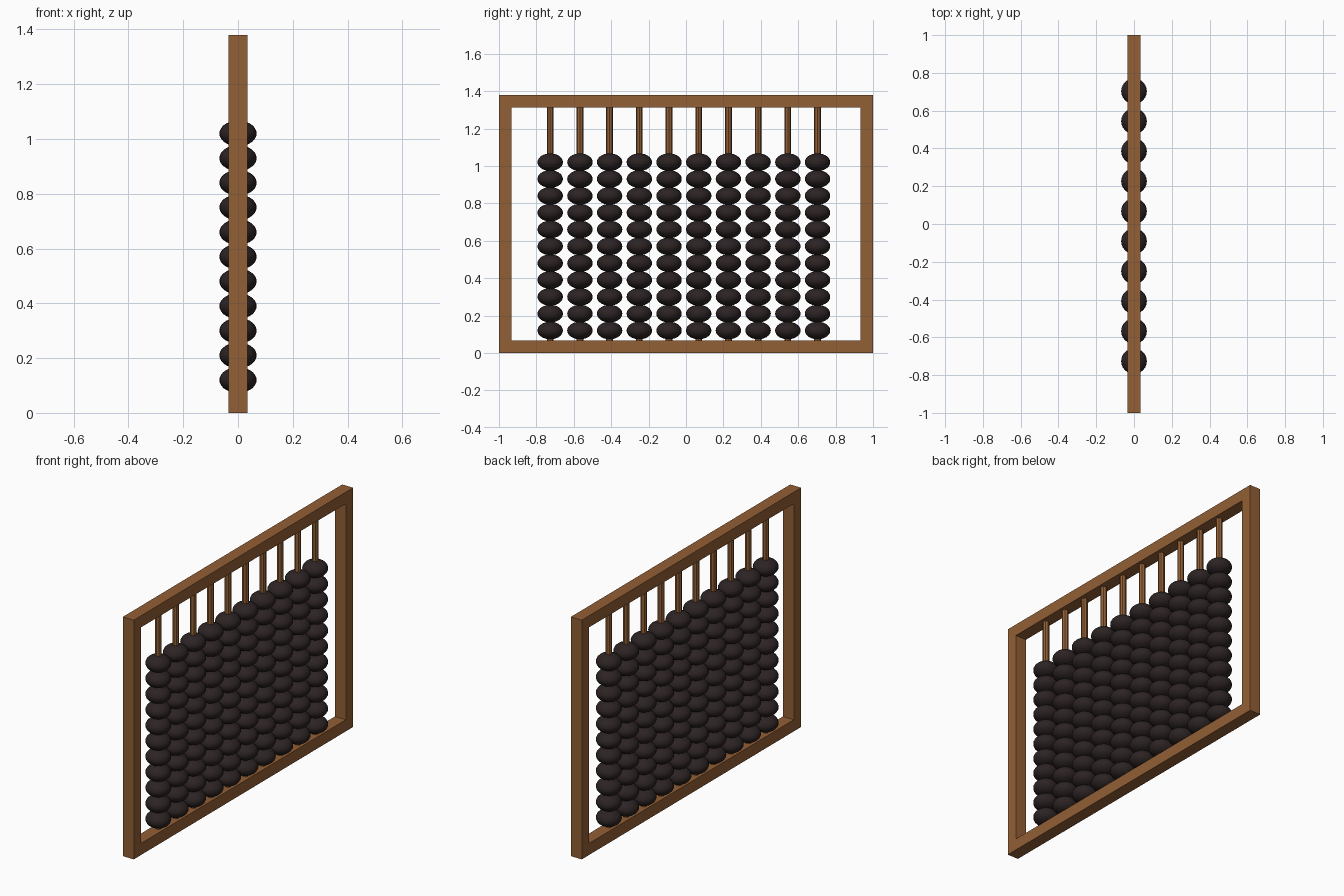
import bpy, math

if "Cube" in bpy.data.objects:
    bpy.data.objects.remove(bpy.data.objects["Cube"])

def material(name, rgb):
    m = bpy.data.materials.new(name)
    m.diffuse_color = (*rgb, 1)
    m.use_nodes = True
    m.node_tree.nodes["Principled BSDF"].inputs["Base Color"].default_value = m.diffuse_color
    return m

WOOD = material("brown wood", (0.29, 0.115, 0.036))
BLACK = material("dark bead", (0.026, 0.017, 0.017))

W, H, BAR, DEPTH = 2.0, 1.38, 0.067, 0.07

def box(name, size, loc):
    bpy.ops.mesh.primitive_cube_add(size=1, location=loc)
    o = bpy.context.object
    o.name = name
    o.scale = size
    bpy.ops.object.transform_apply(location=False, rotation=False, scale=True)
    o.data.materials.append(WOOD)
    return o

# Rectangular frame: two rails and two posts
box("bottom_rail", (DEPTH, W, BAR), (0, 0, BAR / 2))
box("top_rail", (DEPTH, W, BAR), (0, 0, H - BAR / 2))
for side, s in (("left", -1), ("right", 1)):
    box(side + "_post", (DEPTH, BAR, H - 2 * BAR), (0, s * (W - BAR) / 2, H / 2))

# Shared bead mesh: flattened sphere
bpy.ops.mesh.primitive_uv_sphere_add(segments=24, ring_count=14, radius=1)
proto = bpy.context.object
proto.scale = (0.068, 0.068, 0.047)
bpy.ops.object.transform_apply(location=False, rotation=False, scale=True)
bpy.ops.object.shade_smooth()
bead_mesh = proto.data
bead_mesh.materials.append(BLACK)
bpy.data.objects.remove(proto)

# Ten rods with eleven beads each
for i in range(10):
    y = -0.726 + i * 0.1588
    bpy.ops.mesh.primitive_cylinder_add(vertices=8, radius=0.018, depth=H - 2 * BAR,
                                        location=(0, y, H / 2))
    rod = bpy.context.object
    rod.name = f"rod_{i + 1}"
    rod.data.materials.append(WOOD)
    for j in range(11):
        bead = bpy.data.objects.new(f"bead_{i + 1}_{j + 1}", bead_mesh)
        bead.location = (0, y, 0.12 + j * 0.09)
        bpy.context.collection.objects.link(bead)
